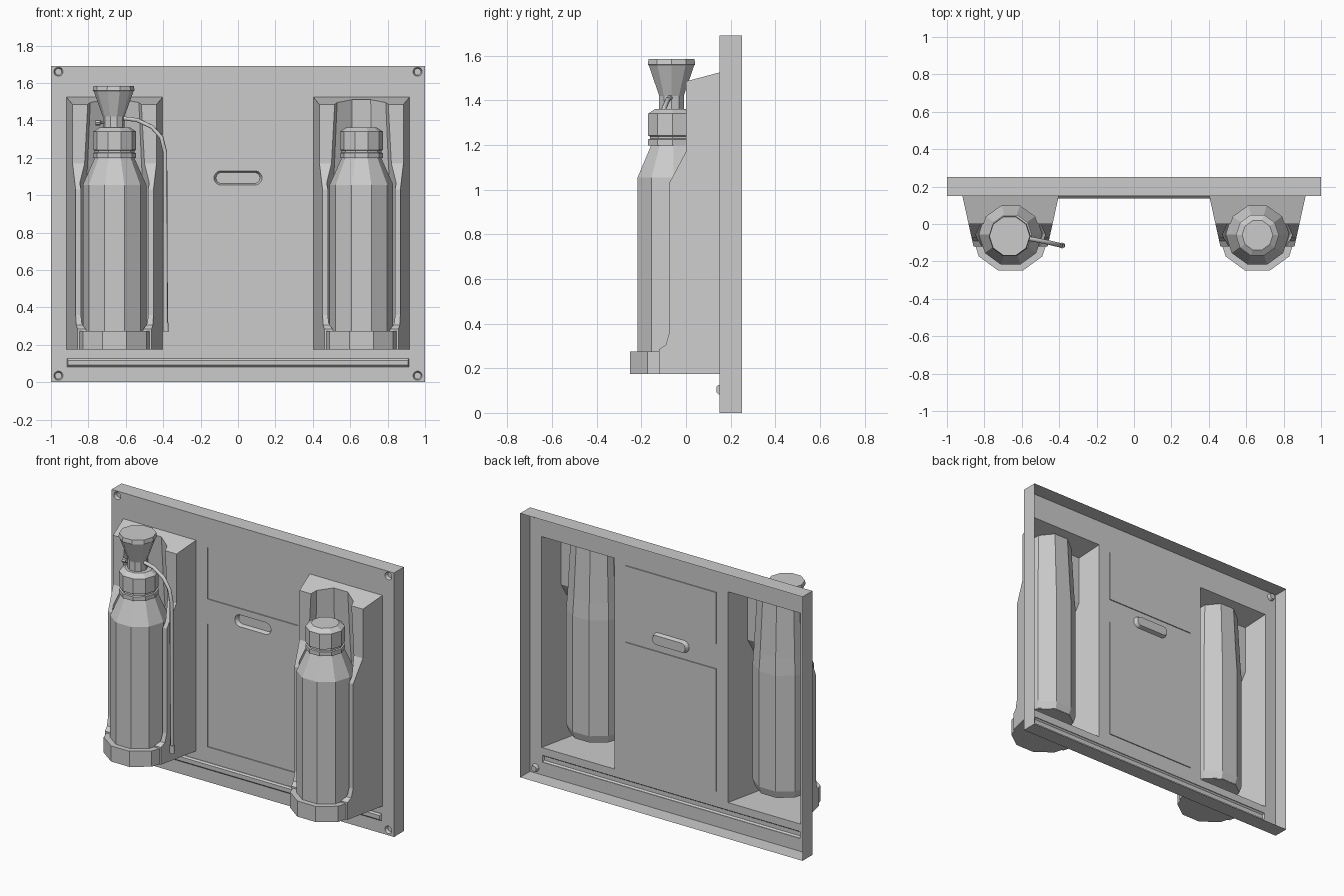
import bpy, bmesh
from math import sin, cos, pi
from mathutils import Vector

cube = bpy.data.objects.get("Cube")
if cube:
    bpy.data.objects.remove(cube, do_unlink=True)

grey = bpy.data.materials.new("plain_grey")
grey.use_nodes = True
grey.diffuse_color = (0.6, 0.6, 0.6, 1)
grey.node_tree.nodes["Principled BSDF"].inputs["Base Color"].default_value = (0.6, 0.6, 0.6, 1)


def loft(name, rings):
    """Closed solid through rings of equal point count."""
    bm = bmesh.new()
    rows = [[bm.verts.new(p) for p in ring] for ring in rings]
    n = len(rows[0])
    for a, b in zip(rows, rows[1:]):
        for i in range(n):
            j = (i + 1) % n
            bm.faces.new((a[i], a[j], b[j], b[i]))
    bm.faces.new(rows[0][::-1])
    bm.faces.new(rows[-1])
    bmesh.ops.recalc_face_normals(bm, faces=bm.faces)
    mesh = bpy.data.meshes.new(name)
    bm.to_mesh(mesh)
    bm.free()
    mesh.materials.append(grey)
    ob = bpy.data.objects.new(name, mesh)
    bpy.context.collection.objects.link(ob)
    return ob


def turned(name, x, y, profile, sides=10):
    """Upright faceted solid with a flat front, from (radius, z) pairs."""
    angles = [2 * pi * (i + 0.5) / sides for i in range(sides)]
    return loft(name, [[(x + r * sin(a), y - r * cos(a), z) for a in angles]
                       for r, z in profile])


def rect(x, z, w, h):
    return [(x - w, z - h), (x + w, z - h), (x + w, z + h), (x - w, z + h)]


def disc(x, z, r, n=12, stretch=0.0):
    """Circle, or a stadium when stretched sideways."""
    pts = []
    for i in range(n):
        a = 2 * pi * (i + 0.5) / n
        pts.append((x + r * cos(a) + (stretch if cos(a) > 0 else -stretch), z + r * sin(a)))
    return pts


def facing(name, *layers):
    """Solid along y from (outline, y) layers."""
    return loft(name, [[(x, y, z) for x, z in outline] for outline, y in layers])


def combine(target, tool, operation):
    mod = target.modifiers.new("join", 'BOOLEAN')
    mod.operation, mod.object, mod.solver = operation, tool, 'EXACT'
    bpy.context.view_layer.objects.active = target
    bpy.ops.object.modifier_apply(modifier=mod.name)
    bpy.data.objects.remove(tool, do_unlink=True)


FRONT, BACK, TOP = 0.15, 0.25, 1.69
CX, CY = 0.66, -0.055

# Backing board, later opened at the rear to leave a formed sheet
board = facing("display_board", (rect(0, TOP / 2, 1, TOP / 2), FRONT),
               (rect(0, TOP / 2, 1, TOP / 2), BACK))

# Bottle holders: tapered box, round cup and carved channel
side = [(0.2, 0.175), (-0.12, 0.175), (-0.12, 0.285), (-0.09, 0.305), (-0.075, 0.36),
        (-0.075, 1.03), (0, 1.17), (0, 1.485), (0.2, 1.538)]
for sx in (-1, 1):
    x = sx * CX
    holder = loft("holder", [[(x + s * (0.2575 - (FRONT - y) * 0.22), y, z) for y, z in side]
                             for s in (-1, 1)])
    combine(holder, turned("cup", x, -0.05, [(0.21, 0.175), (0.21, 0.275)]), 'UNION')
    channel = turned("channel", x, CY, [(0.172, 0.275), (0.186, 0.32), (0.186, 1.06),
                                        (0.178, 1.17), (0.155, 1.6)])
    combine(holder, channel, 'DIFFERENCE')
    combine(board, holder, 'UNION')

# Shallow panels, hanging slot and corner screw dimples
for zc, h in ((1.335, 0.165), (0.617, 0.393)):
    combine(board, facing("panel", (rect(0, zc, 0.32, h), 0.1), (rect(0, zc, 0.32, h), 0.156)),
            'DIFFERENCE')
combine(board, facing("slot", (disc(0, 1.092, 0.039, 16, 0.09), 0.149),
                      (disc(0, 1.092, 0.03, 16, 0.087), 0.175)), 'DIFFERENCE')
for sx in (-1, 1):
    for z in (0.035, 1.66):
        combine(board, facing("dimple", (disc(sx * 0.96, z, 0.025), 0.149),
                              (disc(sx * 0.96, z, 0.018), 0.17)), 'DIFFERENCE')

# Raised strip along the bottom
combine(board, facing("strip", (rect(0, 0.104, 0.908, 0.013), 0.137),
                      (rect(0, 0.104, 0.913, 0.022), 0.146),
                      (rect(0, 0.104, 0.913, 0.022), 0.2)), 'UNION')

# Open the rear
bm = bmesh.new()
bm.from_mesh(board.data)
rear = [f for f in bm.faces if all(v.co.y > BACK - 0.001 for v in f.verts)]
bmesh.ops.delete(bm, geom=rear, context='FACES')
bm.to_mesh(board.data)
bm.free()

# Bottles with collar and cap
for label, sx in (("right", -1), ("left", 1)):
    turned(label + "_bottle", sx * CX, CY,
           [(0.17, 0.272), (0.17, 1.055), (0.11, 1.19), (0.106, 1.2)])
    turned(label + "_cap", sx * CX, CY - 0.005,
           [(0.115, 1.198), (0.115, 1.225), (0.106, 1.228), (0.106, 1.238),
            (0.115, 1.242), (0.115, 1.34), (0.082, 1.362)])

# Spray head with side knob
HEAD_Y = -0.065
turned("spray_head", -CX - 0.005, HEAD_Y,
       [(0.058, 1.36), (0.058, 1.42), (0.106, 1.555), (0.112, 1.56), (0.108, 1.585)])
knob = [[(x, HEAD_Y - 0.01 + r * cos(i * pi / 4), 1.388 + r * sin(i * pi / 4)) for i in range(8)]
        for x, r in ((-0.7, 0.008), (-0.735, 0.008), (-0.737, 0.015), (-0.762, 0.015))]
loft("side_knob", knob)

# Hose bending down beside the bottle
path = [(-0.62, -0.07, 1.412), (-0.54, -0.082, 1.402), (-0.46, -0.098, 1.365),
        (-0.41, -0.11, 1.31), (-0.39, -0.115, 1.23), (-0.386, -0.115, 0.32)]


def hose(name, points, radius):
    curve = bpy.data.curves.new(name, 'CURVE')
    curve.dimensions = '3D'
    curve.bevel_depth, curve.bevel_resolution, curve.use_fill_caps = radius, 1, True
    spline = curve.splines.new('POLY')
    spline.points.add(len(points) - 1)
    for p, co in zip(spline.points, points):
        p.co = (*co, 1)
    curve.materials.append(grey)
    ob = bpy.data.objects.new(name, curve)
    bpy.context.collection.objects.link(ob)
    bpy.ops.object.select_all(action='DESELECT')
    ob.select_set(True)
    bpy.context.view_layer.objects.active = ob
    bpy.ops.object.convert(target='MESH')


hose("hose", path, 0.012)
end = Vector(path[-1])
hose("hose_tip", [end, end + Vector((0.002, 0, -0.05))], 0.016)
